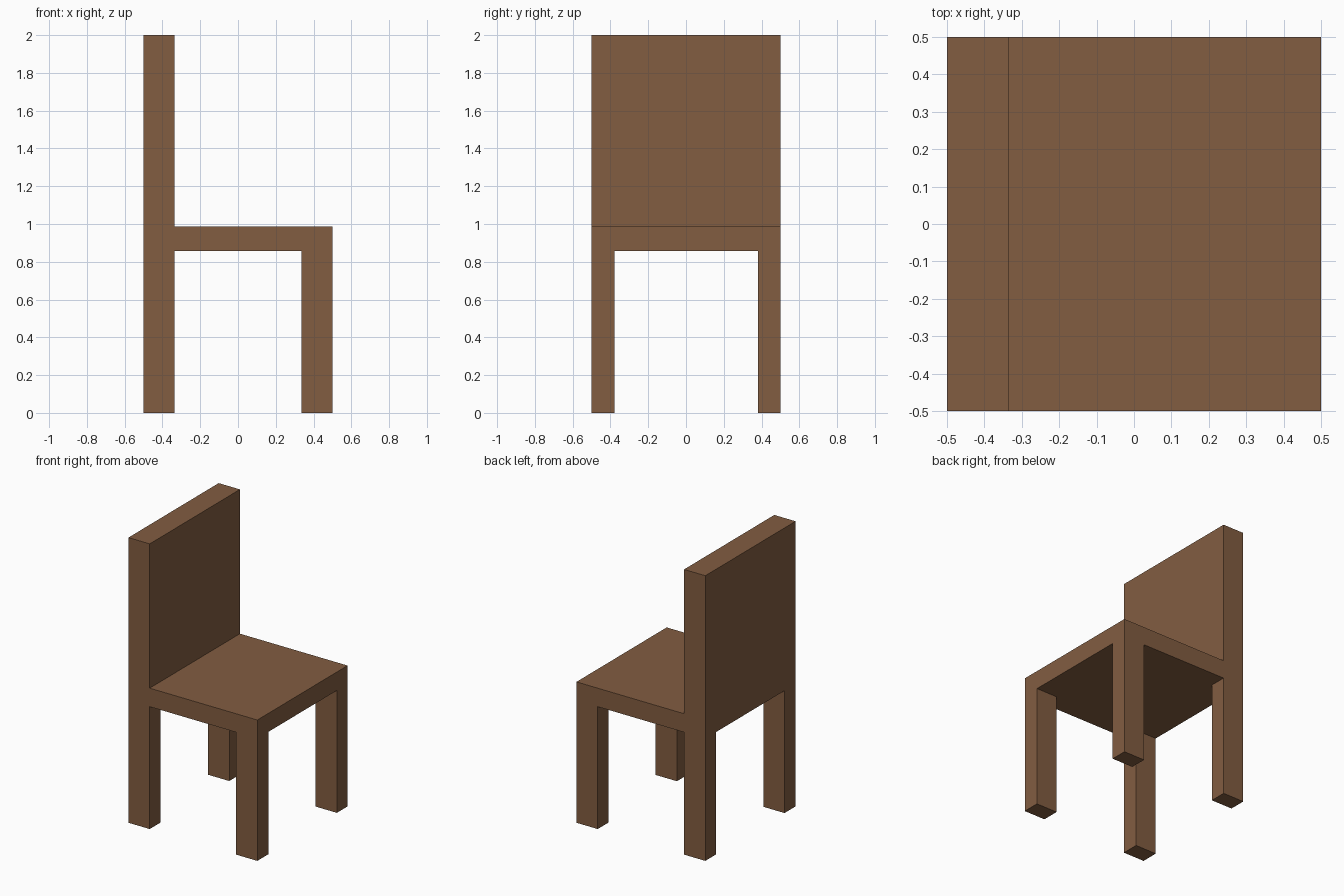
import bpy, bmesh, math
from mathutils import Vector, Matrix

if "Cube" in bpy.data.objects:
    bpy.data.objects.remove(bpy.data.objects["Cube"])

LEG_X = 0.335                      # inner faces of legs / front of backrest
LEG_Y0, LEG_Y1 = -0.378, 0.382     # inner faces of side legs
SEAT_Z0, SEAT_Z1, TOP = 0.858, 0.988, 2.0

wood = bpy.data.materials.new("brown wood")
wood.diffuse_color = (0.223, 0.109, 0.053, 1)
wood.use_nodes = True
wood.node_tree.nodes["Principled BSDF"].inputs["Base Color"].default_value = wood.diffuse_color

bm = bmesh.new()

# Seat slab, cut into a grid so legs and backrest can be pulled out of it
size = Matrix.Diagonal((1, 1, SEAT_Z1 - SEAT_Z0, 1))
place = Matrix.Translation((0, 0, (SEAT_Z0 + SEAT_Z1) / 2))
bmesh.ops.create_cube(bm, size=1, matrix=place @ size)
for co, no in (((-LEG_X, 0, 0), (1, 0, 0)), ((LEG_X, 0, 0), (1, 0, 0)),
               ((0, LEG_Y0, 0), (0, 1, 0)), ((0, LEG_Y1, 0), (0, 1, 0))):
    bmesh.ops.bisect_plane(bm, geom=bm.verts[:] + bm.edges[:] + bm.faces[:],
                           plane_co=co, plane_no=no)


def pull(faces, z):
    """Extrude a group of faces up or down to height z."""
    out = bmesh.ops.extrude_face_region(bm, geom=faces)["geom"]
    bmesh.ops.delete(bm, geom=faces, context='FACES_ONLY')
    for v in out:
        if isinstance(v, bmesh.types.BMVert):
            v.co.z = z


bm.normal_update()
info = [(f, f.calc_center_median(), f.normal.z) for f in bm.faces]
# Legs: the four corner faces underneath
legs = [f for f, c, n in info if n < -0.9 and abs(c.x) > LEG_X
        and (c.y < LEG_Y0 or c.y > LEG_Y1)]
# Backrest: the rear strip on top
back = [f for f, c, n in info if n > 0.9 and c.x < -LEG_X]
pull(legs, 0)
pull(back, TOP)

# Merge flat areas and fix facing
bmesh.ops.recalc_face_normals(bm, faces=bm.faces[:])
bmesh.ops.dissolve_limit(bm, angle_limit=math.radians(1),
                         verts=bm.verts[:], edges=bm.edges[:])

mesh = bpy.data.meshes.new("chair")
bm.to_mesh(mesh)
bm.free()
mesh.materials.append(wood)
bpy.context.collection.objects.link(bpy.data.objects.new("chair", mesh))
